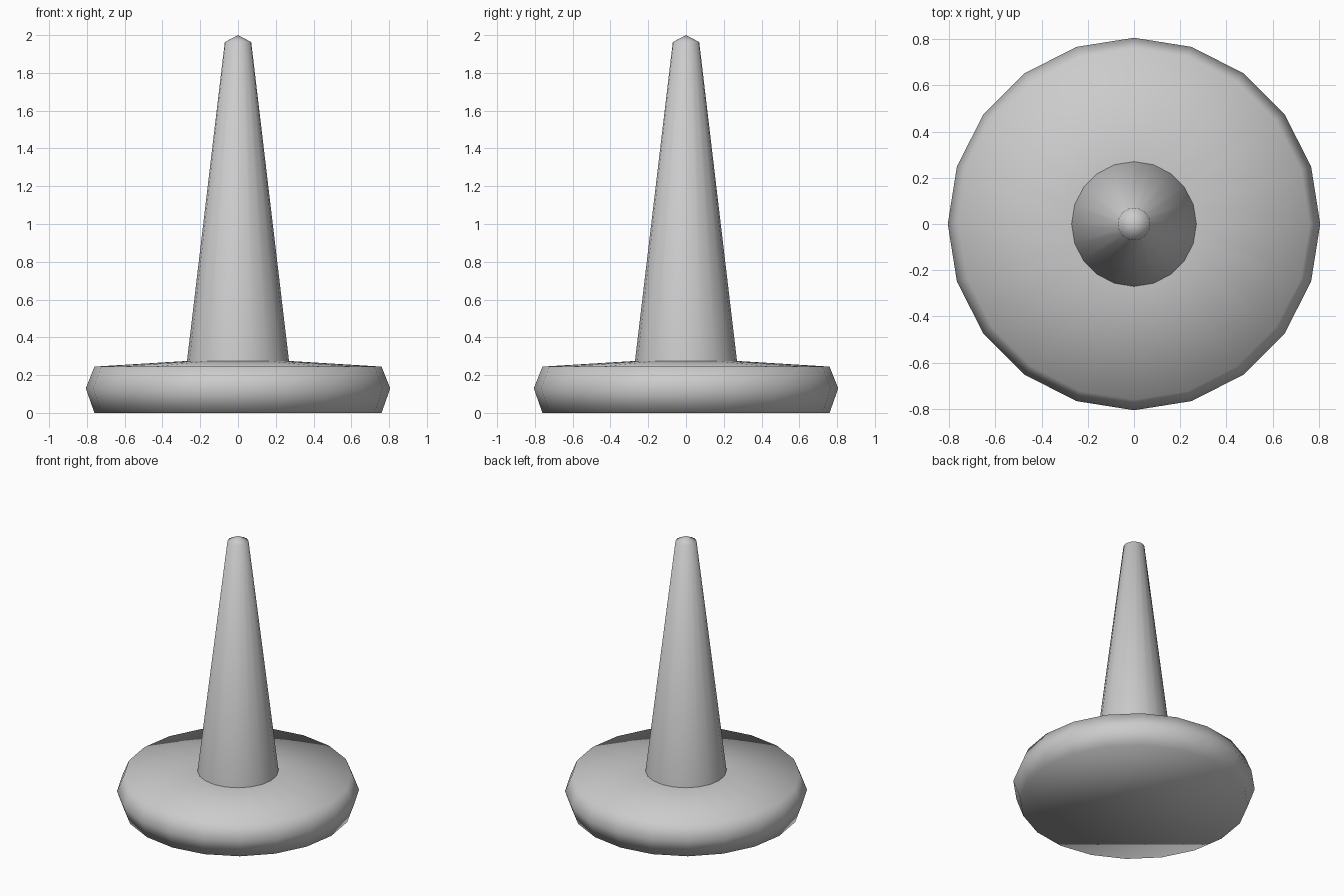
import bpy, bmesh, math

if "Cube" in bpy.data.objects:
    bpy.data.objects.remove(bpy.data.objects["Cube"])

SIDES = 20


def lathe(name, profile, cap_start=False):
    """Revolve (radius, z) points, bottom to top, around z; radius 0 makes a point."""
    bm = bmesh.new()
    rings = []
    for r, z in profile:
        if r == 0:
            rings.append([bm.verts.new((0, 0, z))] * SIDES)
        else:
            rings.append([bm.verts.new((r * math.cos(2 * math.pi * i / SIDES),
                                        r * math.sin(2 * math.pi * i / SIDES), z))
                          for i in range(SIDES)])
    for low, high in zip(rings, rings[1:]):
        for i in range(SIDES):
            j = (i + 1) % SIDES
            corners = [low[i], low[j], high[j], high[i]]
            bm.faces.new(list(dict.fromkeys(corners)))
    if cap_start:
        bm.faces.new(rings[0][::-1])
    mesh = bpy.data.meshes.new(name)
    bm.to_mesh(mesh)
    bm.free()
    obj = bpy.data.objects.new(name, mesh)
    bpy.context.collection.objects.link(obj)
    bpy.ops.object.select_all(action='DESELECT')
    obj.select_set(True)
    bpy.context.view_layer.objects.active = obj
    bpy.ops.object.shade_smooth_by_angle(angle=math.radians(75))
    return obj


# Round base with a bulging rim and a gently sloped top
lathe("base", [(0.76, 0), (0.806, 0.13), (0.76, 0.245), (0.27, 0.275)], cap_start=True)

# Tapered spindle with a blunt pointed tip
lathe("spindle", [(0.27, 0.275), (0.07, 1.963), (0, 2.0)])
